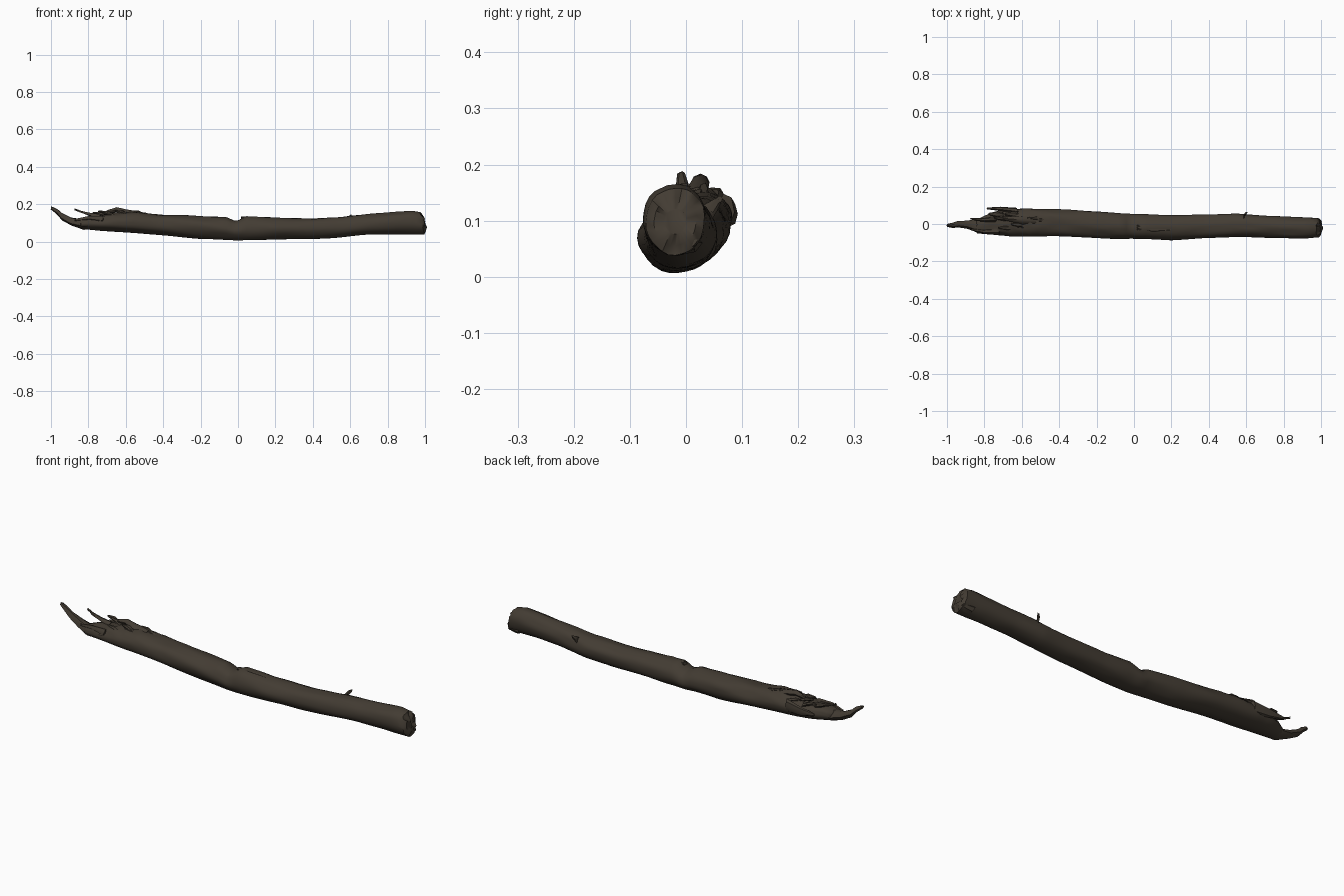
import bpy, bmesh, math, random
from mathutils import Vector, noise

random.seed(4)
if "Cube" in bpy.data.objects:
    bpy.data.objects.remove(bpy.data.objects["Cube"])

bark = bpy.data.materials.new("dark bark")
bark.use_nodes = True
colour = (0.056, 0.045, 0.033, 1)
bark.diffuse_color = colour
bark.node_tree.nodes["Principled BSDF"].inputs["Base Color"].default_value = colour


def finish(bm, name, angle):
    bmesh.ops.recalc_face_normals(bm, faces=bm.faces)
    mesh = bpy.data.meshes.new(name)
    bm.to_mesh(mesh)
    bm.free()
    obj = bpy.data.objects.new(name, mesh)
    bpy.context.collection.objects.link(obj)
    mesh.materials.append(bark)
    bpy.ops.object.select_all(action="DESELECT")
    bpy.context.view_layer.objects.active = obj
    obj.select_set(True)
    bpy.ops.object.shade_smooth_by_angle(angle=math.radians(angle))
    return obj


def skin(bm, rings):
    for a, b in zip(rings, rings[1:]):
        n = len(a)
        for i in range(n):
            bm.faces.new((a[i], a[(i + 1) % n], b[(i + 1) % n], b[i]))


# Trunk outline along its length: x, y low, y high, z low, z high
OUTLINE = [
    (-.84, -.05, .025, .072, .12), (-.8, -.055, .045, .064, .135),
    (-.74, -.06, .07, .058, .14), (-.66, -.068, .085, .052, .155),
    (-.55, -.07, .085, .045, .16), (-.4, -.07, .08, .032, .146),
    (-.2, -.075, .07, .014, .14), (-.06, -.08, .056, .008, .13),
    (-.01, -.08, .053, .006, .108), (.04, -.083, .052, .006, .137),
    (.2, -.086, .05, .01, .127), (.4, -.078, .053, .013, .127),
    (.55, -.07, .058, .022, .133), (.7, -.075, .046, .036, .147),
    (.85, -.078, .039, .039, .16), (.93, -.078, .036, .038, .167),
    (.975, -.073, .035, .038, .16)]


def outline_at(x):
    for a, b in zip(OUTLINE, OUTLINE[1:]):
        if x <= b[0]:
            t = (x - a[0]) / (b[0] - a[0])
            return [p + (q - p) * t for p, q in zip(a[1:], b[1:])]
    return OUTLINE[-1][1:]


# Trunk: lofted rings with lengthwise bark ridges and ragged upper left end
SIDES, RINGS = 28, 84
bm = bmesh.new()
rings = []
first, last = OUTLINE[0][0], OUTLINE[-1][0]
for r in range(RINGS + 1):
    x = first + (last - first) * r / RINGS
    y0, y1, z0, z1 = outline_at(x)
    ragged = max(0, min(1, (-.35 - x) / .3))
    ring = []
    for s in range(SIDES):
        a = math.tau * s / SIDES
        c, d = math.cos(a), math.sin(a)
        up = max(0, d)
        bump = noise.noise((x * 5, c * 1.6, d * 1.6)) * .07
        bump += noise.noise((x * 9, c * 5, d * 5)) * .035 * (.3 + up)
        bump += noise.noise((x * 22, c * 4, d * 4)) * .2 * ragged * up
        k = 1 + bump - .02
        px = x
        if r == RINGS:       # slanting broken end
            px += .022 * (1 - d) * .5 + .008 * noise.noise((c * 4, d * 4, 1))
        ring.append(bm.verts.new((px, (y0 + y1) / 2 + (y1 - y0) / 2 * c * k,
                                  (z0 + z1) / 2 + (z1 - z0) / 2 * d * k)))
    rings.append(ring)
skin(bm, rings)
# Rough sunken caps on both ends
for ring, side in ((rings[0], -1), (rings[-1], 1)):
    centre = sum((v.co for v in ring), Vector()) / SIDES
    previous = ring
    for scale in (.72, .38):
        inner = []
        for v in ring:
            co = centre.lerp(v.co, scale)
            co.x += side * .007 + .02 * noise.noise(co * 45)
            inner.append(bm.verts.new(co))
        skin(bm, [previous, inner])
        previous = inner
    bm.faces.new(previous)
finish(bm, "log_trunk", 50)


# Splinters: tapered bent shards, path points are x, y, z, half width, half height
def splinter(name, path, sides=7):
    bm = bmesh.new()
    rings = []
    for x, y, z, w, h in path:
        ring = []
        for i in range(sides):
            a = math.tau * i / sides
            j = random.uniform(.8, 1.15)
            ring.append(bm.verts.new((x + random.uniform(-.006, .006),
                                      y + math.cos(a) * w * j,
                                      z + math.sin(a) * h * j)))
        rings.append(ring)
    skin(bm, rings)
    bm.faces.new(rings[0])
    bm.faces.new(rings[-1])
    finish(bm, name, 35)


splinter("long_end_splinter", [
    (-.72, -.01, .095, .048, .034), (-.83, -.012, .092, .038, .026),
    (-.89, -.004, .106, .02, .023), (-.94, -.002, .133, .015, .02),
    (-.97, -.006, .158, .015, .014), (-.996, -.008, .18, .008, .009)], 9)
splinter("upright_splinter", [
    (-.74, .025, .13, .018, .018), (-.8, .022, .147, .012, .008),
    (-.84, .024, .158, .008, .006), (-.875, .028, .174, .004, .004)])
splinter("back_splinter", [
    (-.62, .07, .115, .016, .03), (-.71, .08, .112, .011, .02),
    (-.785, .083, .115, .005, .009)])
splinter("front_splinter", [
    (-.72, -.04, .12, .02, .016), (-.8, -.042, .125, .012, .01),
    (-.87, -.03, .115, .004, .005)])
splinter("knot_stub", [
    (.585, .035, .112, .014, .016), (.595, .05, .126, .009, .011),
    (.602, .06, .139, .005, .006)])
splinter("right_end_chip", [
    (.94, 0, .06, .026, .02), (.98, .002, .062, .022, .018),
    (.997, .008, .065, .012, .014)])

# Peeling bark flakes around the broken top
for i in range(9):
    x = -.76 + .03 * i
    y = random.uniform(-.035, .05)
    z = .143 + .008 * math.sin(i * 2)
    size = random.uniform(.008, .016)
    splinter("bark_flake_%d" % (i + 1), [
        (x + .06, y, z - .012, size, .012),
        (x + .02, y + .004, z + .007, size, .009),
        (x - .02, y + .006, z + .012, size * .4, .004)], 6)

# Raised bump behind the break
splinter("torn_ridge", [
    (-.52, .02, .145, .025, .014), (-.6, .022, .158, .022, .015),
    (-.65, .026, .169, .016, .013), (-.7, .03, .158, .008, .01)], 8)
# Thin raised bark seam right of the central crack
splinter("bark_seam", [
    (.02, -.02, .124, .015, .01), (.1, -.035, .122, .012, .01),
    (.2, -.03, .117, .01, .01), (.27, -.028, .113, .004, .006)])
